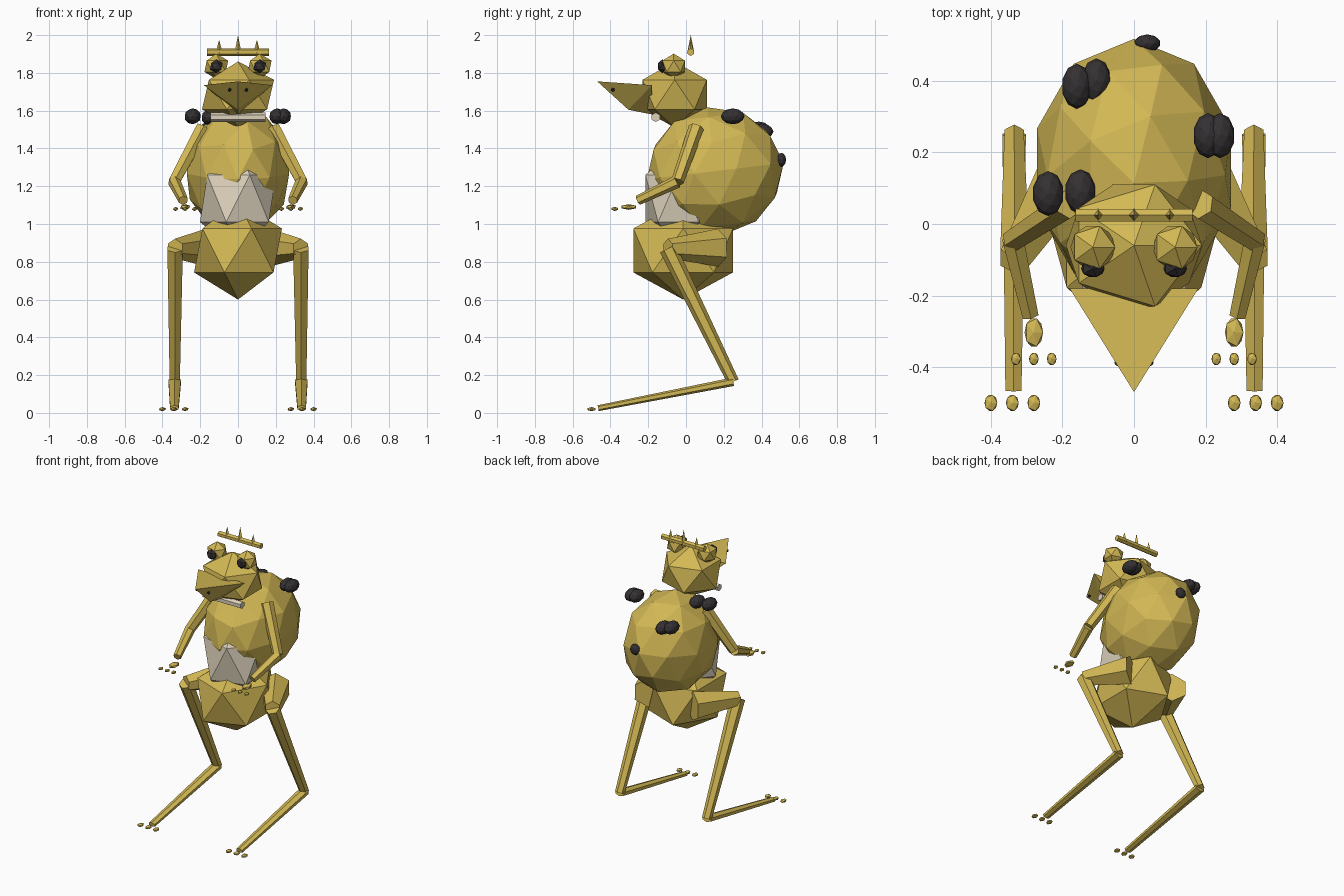
import bpy
import bmesh
from mathutils import Vector

if "Cube" in bpy.data.objects:
    bpy.data.objects.remove(bpy.data.objects["Cube"])


def material(name, rgb):
    m = bpy.data.materials.new(name)
    m.use_nodes = True
    color = (*rgb, 1)
    m.diffuse_color = color
    m.node_tree.nodes["Principled BSDF"].inputs["Base Color"].default_value = color
    return m


gold = material("gold_skin", (0.65, 0.48, 0.09))
cream = material("cream", (0.72, 0.64, 0.5))
black = material("soft_black", (0.035, 0.03, 0.033))


def finish(name, bm, mat):
    mesh = bpy.data.meshes.new(name)
    bm.to_mesh(mesh)
    bm.free()
    mesh.materials.append(mat)
    ob = bpy.data.objects.new(name, mesh)
    bpy.context.collection.objects.link(ob)
    return ob


def ball(name, loc, size, mat=gold, detail=1, tilt=0):
    """Faceted ellipsoid."""
    bm = bmesh.new()
    bmesh.ops.create_icosphere(bm, subdivisions=detail, radius=1)
    bmesh.ops.scale(bm, vec=size, verts=bm.verts)
    ob = finish(name, bm, mat)
    ob.location = loc
    ob.rotation_euler.x = tilt
    return ob


def limb(name, start, end, r1, r2, mat=gold, sides=6, flat=1):
    """Tapered prism between two points."""
    a, b = Vector(start), Vector(end)
    bm = bmesh.new()
    bmesh.ops.create_cone(bm, cap_ends=True, segments=sides, radius1=r1,
                          radius2=r2, depth=(b - a).length)
    bmesh.ops.scale(bm, vec=(1, flat, 1), verts=bm.verts)
    ob = finish(name, bm, mat)
    ob.location = (a + b) / 2
    ob.rotation_mode = 'QUATERNION'
    ob.rotation_quaternion = (b - a).to_track_quat('Z', 'Y')
    return ob


# Torso
ball("body", (0, 0.155, 1.28), (0.285, 0.365, 0.34), detail=2, tilt=0.12)
ball("pelvis", (0, -0.015, 0.86), (0.26, 0.31, 0.26))
ball("belly", (0, -0.04, 1.135), (0.225, 0.205, 0.28), cream)

# Head, snout and neck band
ball("head", (0, -0.06, 1.685), (0.213, 0.2, 0.175))
bm = bmesh.new()
tip, left, right, chin, root = [bm.verts.new(p) for p in (
    (0, -0.47, 1.755), (0.18, -0.18, 1.735), (-0.18, -0.18, 1.735),
    (0, -0.305, 1.605), (0, -0.18, 1.58))]
for f in ((tip, left, right), (tip, chin, left), (tip, right, chin),
          (chin, root, left), (chin, right, root), (left, root, right)):
    bm.faces.new(f)
bmesh.ops.recalc_face_normals(bm, faces=bm.faces)
finish("snout", bm, gold)
limb("neck_band", (-0.145, -0.16, 1.565), (0.145, -0.16, 1.565), 0.025, 0.025, cream)

# Crown
limb("crown_bar", (-0.163, 0.025, 1.91), (0.163, 0.025, 1.91), 0.02, 0.02)
for i, top in enumerate((1.975, 2.0, 1.975)):
    x = (i - 1) * 0.1
    limb("crown_spike", (x, 0.025, 1.905), (x, 0.025, top), 0.019, 0, sides=4)

# Back warts
for x, y, z, r in ((-0.24, 0.085, 1.57, 0.044), (-0.15, 0.09, 1.565, 0.044),
                   (-0.16, 0.385, 1.5, 0.042), (-0.105, 0.4, 1.49, 0.042),
                   (0.207, 0.247, 1.57, 0.042), (0.24, 0.247, 1.57, 0.042),
                   (0.037, 0.505, 1.34, 0.037)):
    long = 0.025 if r < 0.04 else 0.063
    ball("wart", (x, y, z), (r, long, min(r, 0.042)), black, 2)

# Paired parts
for side, s in (("left", 1), ("right", -1)):
    ball(side + "_eye", (s * 0.115, -0.065, 1.835), (0.07, 0.07, 0.067))
    ball(side + "_pupil", (s * 0.115, -0.125, 1.835), (0.037, 0.027, 0.037), black)
    ball(side + "_nostril", (s * 0.045, -0.387, 1.71), (0.011, 0.011, 0.011), black)

    # Arm and hand
    shoulder, elbow = (s * 0.185, 0.055, 1.51), (s * 0.338, -0.045, 1.225)
    limb(side + "_upper_arm", shoulder, elbow, 0.042, 0.034)
    limb(side + "_forearm", elbow, (s * 0.29, -0.255, 1.125), 0.034, 0.026)
    ball(side + "_hand", (s * 0.28, -0.303, 1.09), (0.029, 0.046, 0.015))
    for k in (-1, 0, 1):
        ball(side + "_finger", (s * 0.28 + k * 0.05, -0.377, 1.08), (0.015, 0.02, 0.011))

    # Leg and foot
    knee, ankle = (s * 0.333, -0.095, 0.87), (s * 0.335, 0.25, 0.165)
    limb(side + "_thigh", (s * 0.17, 0.17, 0.875), knee, 0.1, 0.052)
    limb(side + "_shin", knee, ankle, 0.047, 0.031)
    limb(side + "_foot", ankle, (s * 0.337, -0.465, 0.025), 0.038, 0.026, flat=0.6)
    for k in (-1, 0, 1):
        ball(side + "_toe", (s * 0.34 + k * 0.06, -0.5, 0.02), (0.02, 0.026, 0.011))
